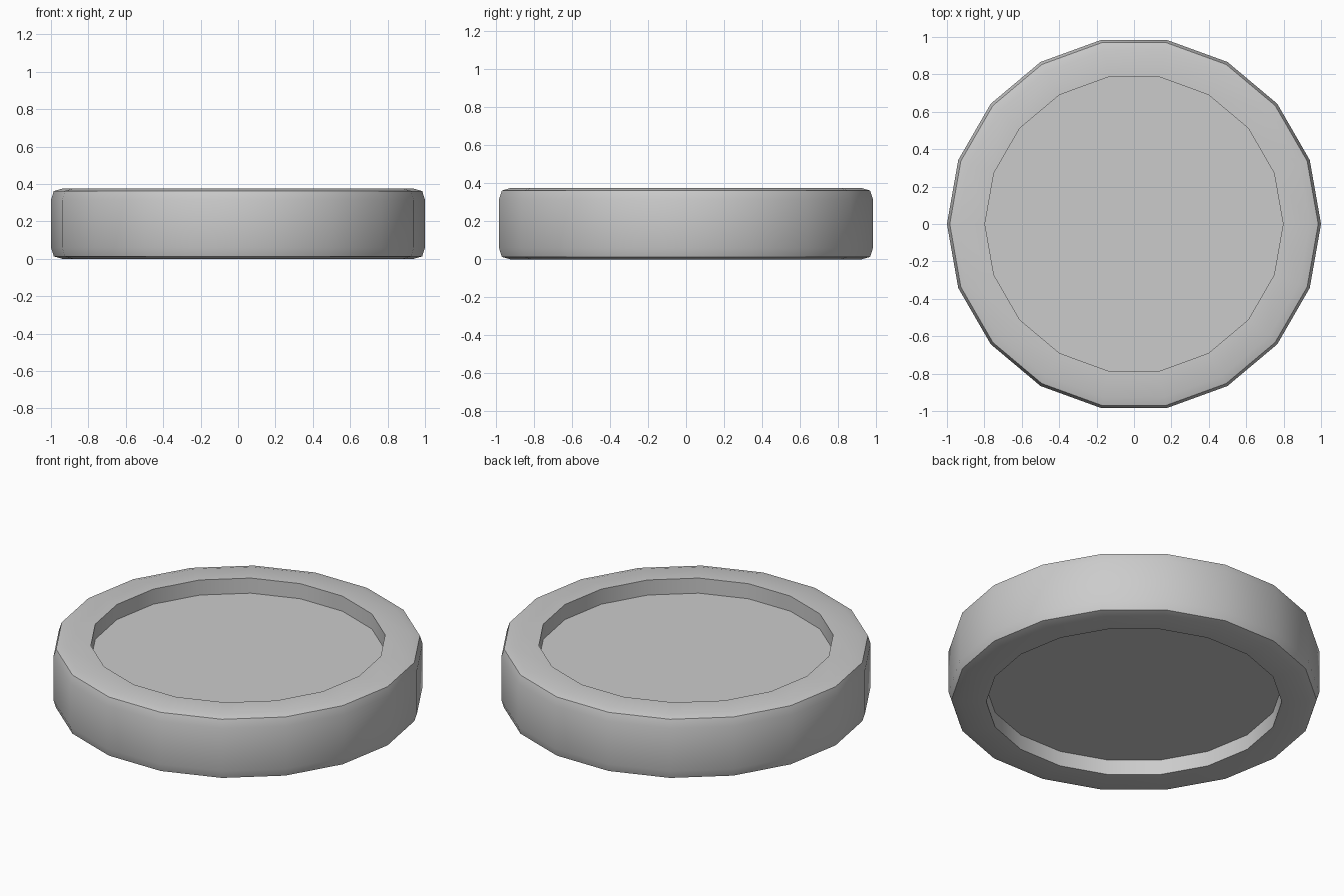
import bpy, bmesh
from math import cos, sin, pi, radians

if "Cube" in bpy.data.objects:
    bpy.data.objects.remove(bpy.data.objects["Cube"])

SIDES = 18

# Half profile (radius, z): lower recess, lower rim, rounded wall, upper rim, upper recess
H = 0.375
lower = [(0.797, 0.09), (0.797, 0.0), (0.94, 0.0), (0.985, 0.013), (1.0, 0.06)]
profile = lower + [(r, H - z) for r, z in reversed(lower)]

bm = bmesh.new()
rings = [[bm.verts.new((r * cos(2 * pi * i / SIDES), r * sin(2 * pi * i / SIDES), z))
          for i in range(SIDES)] for r, z in profile]

# Lathe the profile
for a, b in zip(rings, rings[1:]):
    for i in range(SIDES):
        j = (i + 1) % SIDES
        bm.faces.new((a[i], a[j], b[j], b[i]))

# Recessed floors on both sides
bm.faces.new(rings[0])
bm.faces.new(rings[-1])
bmesh.ops.recalc_face_normals(bm, faces=bm.faces)

mesh = bpy.data.meshes.new("recessed_disc")
bm.to_mesh(mesh)
bm.free()
disc = bpy.data.objects.new("recessed_disc", mesh)
bpy.context.collection.objects.link(disc)
bpy.context.view_layer.objects.active = disc
disc.select_set(True)
bpy.ops.object.shade_smooth_by_angle(angle=radians(30))
